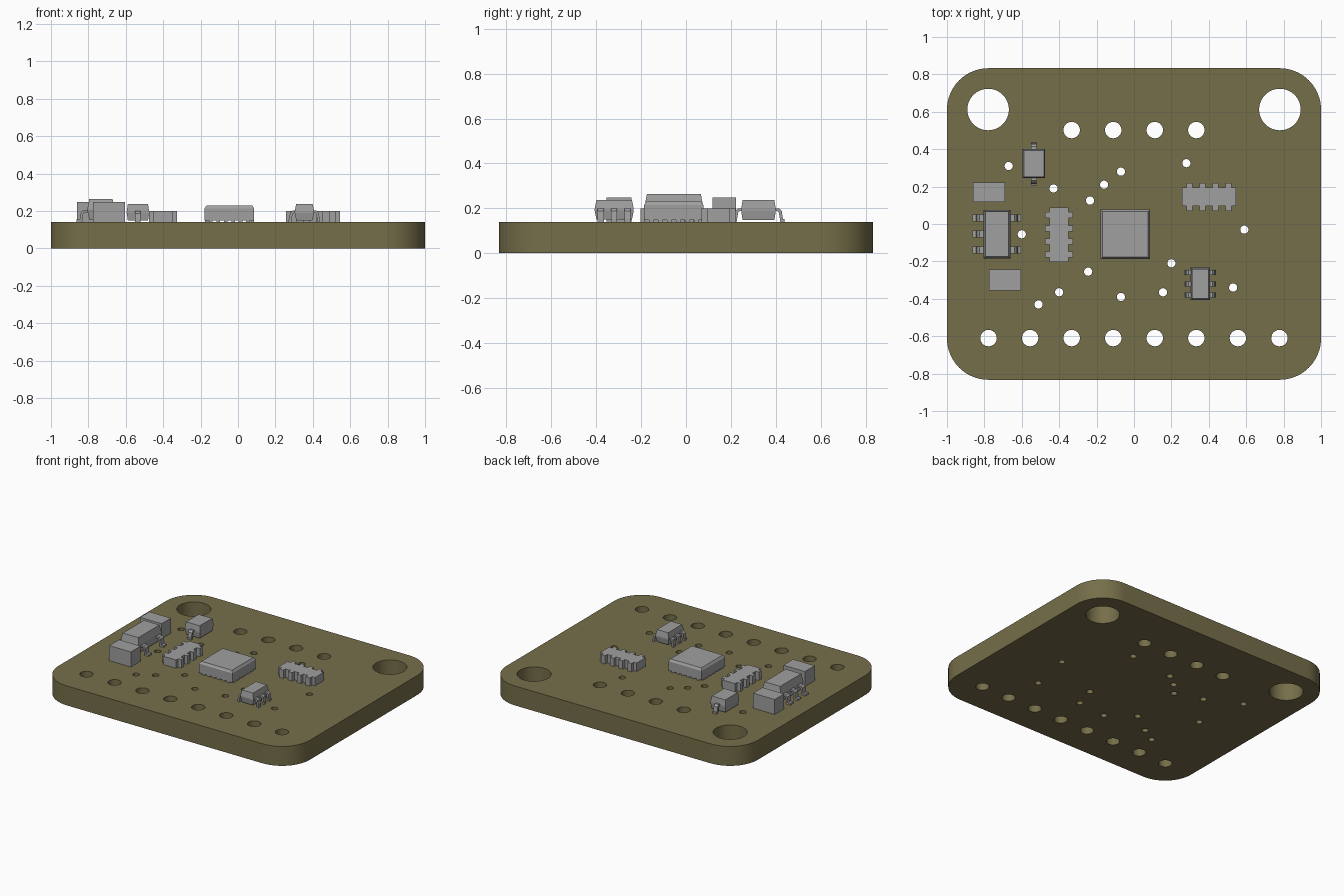
import bpy, bmesh, math

cube = bpy.data.objects.get("Cube")
if cube:
    bpy.data.objects.remove(cube, do_unlink=True)


def material(name, rgb):
    m = bpy.data.materials.new(name)
    m.use_nodes = True
    colour = (*rgb, 1)
    m.diffuse_color = colour
    m.node_tree.nodes["Principled BSDF"].inputs["Base Color"].default_value = colour
    return m


OLIVE = material("olive board", (0.18, 0.158, 0.068))
GREY = material("component grey", (0.35, 0.35, 0.35))
TOP = 0.14  # upper face of the board


def loft(name, rings, at, turn=0):
    """Skin equal-length rings of points and cap both ends."""
    bm = bmesh.new()
    loops = [[bm.verts.new(p) for p in ring] for ring in rings]
    for a, b in zip(loops, loops[1:]):
        for i in range(len(a)):
            j = (i + 1) % len(a)
            bm.faces.new((a[i], a[j], b[j], b[i]))
    bm.faces.new(loops[0])
    bm.faces.new(loops[-1])
    bmesh.ops.recalc_face_normals(bm, faces=bm.faces)
    mesh = bpy.data.meshes.new(name)
    bm.to_mesh(mesh)
    bm.free()
    mesh.materials.append(GREY)
    ob = bpy.data.objects.new(name, mesh)
    bpy.context.collection.objects.link(ob)
    ob.location = (at[0], at[1], TOP)
    ob.rotation_euler.z = turn
    return ob


def rect(hx, hy, z, x=0, y=0):
    return [(x - hx, y - hy, z), (x + hx, y - hy, z), (x + hx, y + hy, z), (x - hx, y + hy, z)]


def block(name, at, hx, hy, z0, z1):
    return loft(name, [rect(hx, hy, z0), rect(hx, hy, z1)], at)


def moulded(name, at, hx, hy, z0, z1, taper, turn=0):
    """Package body, widest at its parting line."""
    mid = (z0 + z1) / 2
    return loft(name, [rect(hx - taper, hy - taper, z0), rect(hx, hy, mid - 0.004),
                       rect(hx, hy, mid + 0.004), rect(hx - taper, hy - taper, z1)], at, turn)


def gull_lead(name, at, inner, outer, offset, width, height, side, turn=0):
    """Bent lead running out from the body and down to the board."""
    t = 0.013
    knee = inner + (outer - inner) * 0.4
    profile = [(inner - 0.02, height), (knee, height), (knee + t, height - t),
               (knee + t * 1.4, t), (outer, t), (outer, 0), (knee + t * 0.5, 0),
               (knee, height - t * 1.5), (knee - t * 0.5, height - t), (inner - 0.02, height - t)]
    rings = [[(side * u, offset + s * width / 2, z) for u, z in profile] for s in (-1, 1)]
    return loft(name, rings, at, turn)


# Board: rounded outline with drilled holes, extruded
def circle(x, y, r, n):
    return [(x + r * math.cos(2 * math.pi * i / n), y + r * math.sin(2 * math.pi * i / n))
            for i in range(n)]


R, HX, HY = 0.222, 1.0, 0.833
outline = []
for k, (sx, sy) in enumerate(((1, 1), (-1, 1), (-1, -1), (1, -1))):
    for i in range(17):
        a = math.pi / 2 * (k + i / 16)
        outline.append((sx * (HX - R) + R * math.cos(a), sy * (HY - R) + R * math.sin(a)))

vias = [(-0.67, 0.31), (-0.43, 0.19), (-0.07, 0.28), (-0.16, 0.21), (-0.235, 0.125),
        (0.28, 0.325), (0.59, -0.03), (-0.6, -0.055), (0.2, -0.21), (-0.245, -0.255),
        (-0.4, -0.365), (-0.51, -0.43), (-0.07, -0.39), (0.155, -0.365), (0.53, -0.34)]
pitch = 0.2222
paths = [outline]
paths += [circle(s * 0.78, 0.612, 0.111, 48) for s in (-1, 1)]
paths += [circle((i - 1.5) * pitch, 0.502, 0.044, 32) for i in range(4)]
paths += [circle((i - 3.5) * pitch, -0.61, 0.044, 32) for i in range(8)]
paths += [circle(x, y, 0.022, 20) for x, y in vias]

curve = bpy.data.curves.new("board", "CURVE")
curve.dimensions = "2D"
curve.fill_mode = "BOTH"
curve.extrude = TOP / 2
for path in paths:
    spline = curve.splines.new("POLY")
    spline.points.add(len(path) - 1)
    for point, (x, y) in zip(spline.points, path):
        point.co = (x, y, 0, 1)
    spline.use_cyclic_u = True
source = bpy.data.objects.new("board_outline", curve)
bpy.context.collection.objects.link(source)
bpy.context.view_layer.update()
mesh = bpy.data.meshes.new_from_object(source.evaluated_get(bpy.context.evaluated_depsgraph_get()))
bpy.data.objects.remove(source, do_unlink=True)
bm = bmesh.new()
bm.from_mesh(mesh)
bmesh.ops.remove_doubles(bm, verts=bm.verts, dist=0.0001)
bmesh.ops.translate(bm, verts=bm.verts, vec=(0, 0, TOP / 2))
bmesh.ops.recalc_face_normals(bm, faces=bm.faces)
bm.to_mesh(mesh)
bm.free()
mesh.materials.clear()
mesh.materials.append(OLIVE)
board = bpy.data.objects.new("board", mesh)
bpy.context.collection.objects.link(board)
bpy.context.view_layer.objects.active = board
board.select_set(True)
bpy.ops.object.shade_smooth_by_angle(angle=math.radians(30))
board.select_set(False)

# Square chip with bevelled top and small pads beneath
chip = (-0.046, -0.055)
loft("main_chip", [rect(0.132, 0.132, 0.008), rect(0.132, 0.132, 0.074),
                   rect(0.122, 0.122, 0.09)], chip)
for i in range(6):
    d = (i - 2.5) * 0.04
    for s in (-1, 1):
        block("chip_pad", (chip[0] + s * 0.116, chip[1] + d), 0.015, 0.01, 0, 0.008)
        block("chip_pad", (chip[0] + d, chip[1] + s * 0.116), 0.01, 0.015, 0, 0.008)

# Capacitors
block("rear_capacitor", (-0.776, 0.17), 0.086, 0.053, 0, 0.108)
block("front_capacitor", (-0.69, -0.299), 0.086, 0.056, 0, 0.108)

# Five-lead regulator
regulator = (-0.733, -0.054)
moulded("regulator_body", regulator, 0.072, 0.13, 0.012, 0.124, 0.01)
for side, rows in ((-1, (-1, 0, 1)), (1, (-1, 1))):
    for row in rows:
        gull_lead("regulator_lead", regulator, 0.07, 0.13, row * 0.086, 0.037, 0.065, side)

# Six-lead chip
small = (0.355, -0.32)
moulded("small_chip_body", small, 0.052, 0.087, 0.01, 0.097, 0.008)
for side in (-1, 1):
    for row in (-1, 0, 1):
        gull_lead("small_chip_lead", small, 0.05, 0.084, row * 0.06, 0.027, 0.062, side)

# Diode with one lead at each end
diode = (-0.535, 0.323)
quarter = math.pi / 2
moulded("diode_body", diode, 0.077, 0.06, 0.008, 0.097, 0.006, quarter)
for side in (-1, 1):
    gull_lead("diode_lead", diode, 0.074, 0.116, 0, 0.03, 0.06, side, quarter)


# Resistor arrays with castellated long edges
def resistor_array(name, at, turn):
    edge = [(-0.145, 0.05)]
    for i in range(4):
        x = (i - 1.5) * 0.07
        edge += [(x - 0.016, 0.05), (x - 0.016, 0.075), (x + 0.016, 0.075), (x + 0.016, 0.05)]
    edge.append((0.145, 0.05))
    shape = edge + [(-x, -y) for x, y in edge]
    loft(name, [[(x, y, z) for x, y in shape] for z in (0, 0.06)], at, turn)


resistor_array("right_resistor_array", (0.401, 0.145), 0)
resistor_array("left_resistor_array", (-0.401, -0.058), quarter)
